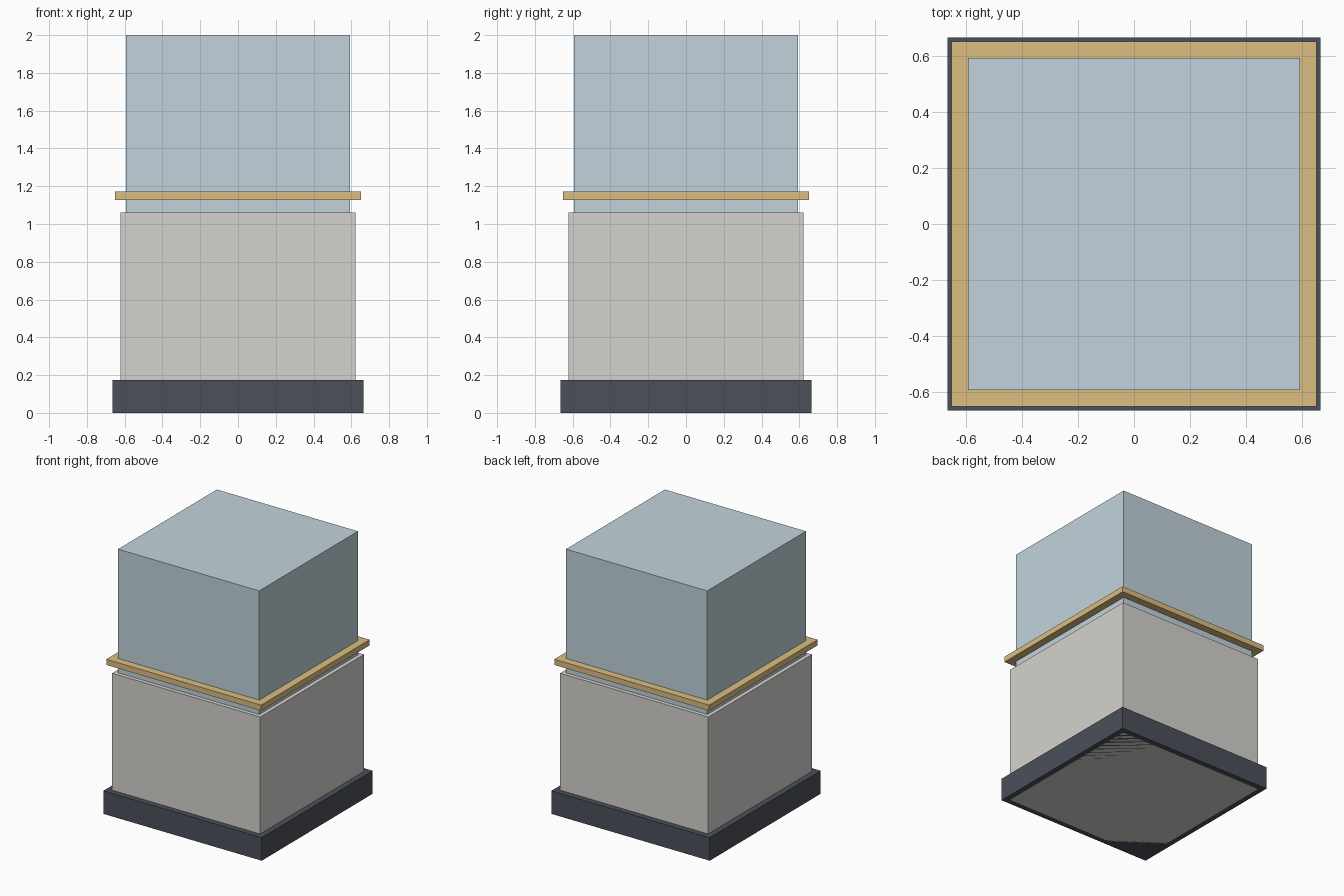
import bpy

if "Cube" in bpy.data.objects:
    bpy.data.objects.remove(bpy.data.objects["Cube"])


def material(name, color):
    mat = bpy.data.materials.new(name)
    mat.diffuse_color = (*color, 1.0)
    mat.use_nodes = True
    mat.node_tree.nodes["Principled BSDF"].inputs["Base Color"].default_value = mat.diffuse_color
    return mat


def block(name, half, z0, z1, mat):
    # Square block centred on the z axis, spanning z0 to z1
    bpy.ops.mesh.primitive_cube_add(size=1, location=(0, 0, (z0 + z1) / 2))
    obj = bpy.context.object
    obj.name = name
    obj.scale = (2 * half, 2 * half, z1 - z0)
    bpy.ops.object.transform_apply(location=False, rotation=False, scale=True)
    obj.data.materials.append(mat)
    return obj


stone = material("pale_stone", (0.66, 0.65, 0.61))
dark = material("dark_slate", (0.07, 0.08, 0.10))
glass = material("pale_blue", (0.54, 0.65, 0.71))
gold = material("gold", (0.71, 0.51, 0.22))

# Dark plinth around the foot of the lower body
block("plinth", 0.665, 0.0, 0.175, dark)

# Lower body, running down to the ground inside the plinth
block("lower_body", 0.622, 0.0, 1.062, stone)

# Upper block resting on the lower body
block("upper_block", 0.592, 1.062, 2.0, glass)

# Thin trim band around the upper block
block("trim_band", 0.65, 1.128, 1.171, gold)
